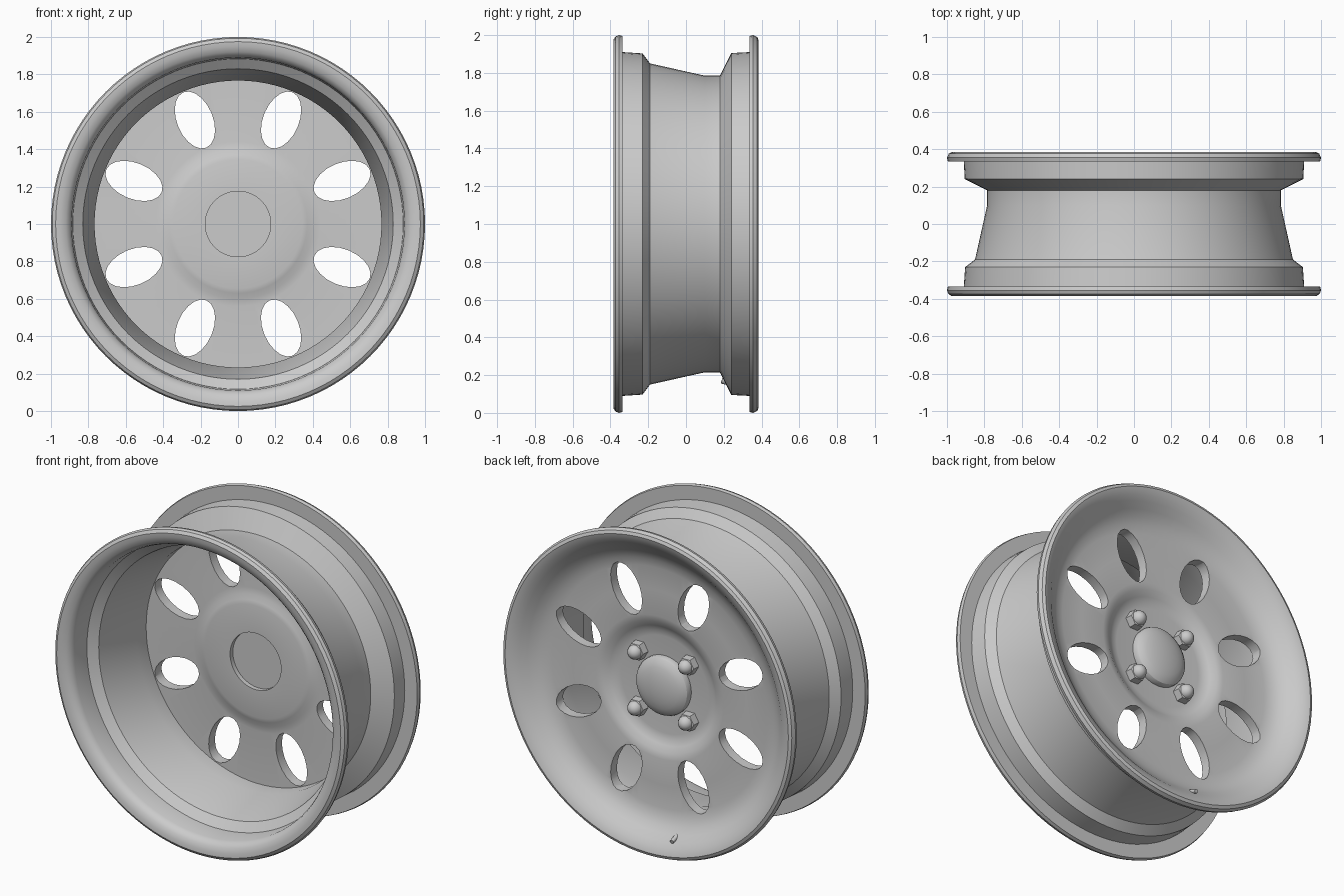
import bpy, bmesh, math
from mathutils import Vector, Matrix

if "Cube" in bpy.data.objects:
    bpy.data.objects.remove(bpy.data.objects["Cube"])

CZ = 1.0


def finish(name, bm):
    bmesh.ops.remove_doubles(bm, verts=bm.verts, dist=1e-5)
    bmesh.ops.recalc_face_normals(bm, faces=bm.faces)
    me = bpy.data.meshes.new(name)
    bm.to_mesh(me)
    bm.free()
    ob = bpy.data.objects.new(name, me)
    bpy.context.collection.objects.link(ob)
    return ob


def smooth(ob, angle=30):
    bpy.ops.object.select_all(action='DESELECT')
    ob.select_set(True)
    bpy.context.view_layer.objects.active = ob
    bpy.ops.object.shade_smooth_by_angle(angle=math.radians(angle))


def revolve(name, profile, centre=(0, 0, CZ), segs=96):
    """Spin a (radius, y) profile about an axis parallel to y."""
    bm = bmesh.new()
    vs = [bm.verts.new((r, y, 0)) for r, y in profile]
    es = [bm.edges.new(p) for p in zip(vs, vs[1:])]
    bmesh.ops.spin(bm, geom=vs + es, cent=(0, 0, 0), axis=(0, 1, 0),
                   angle=math.tau, steps=segs, use_duplicate=False)
    bmesh.ops.translate(bm, verts=bm.verts, vec=centre)
    return finish(name, bm)


# Wheel: rear dished face, rear lip, outer barrel, front lip, inner barrel, disc
profile = [
    (0, .205), (.30, .205), (.335, .210), (.365, .225), (.40, .247), (.44, .255),
    (.60, .255), (.74, .257), (.79, .268), (.83, .287), (.865, .314), (.90, .347),
    (.93, .367), (.955, .380), (.972, .385), (.99, .377), (1.0, .355), (.995, .335),
    (.91, .335), (.905, .24), (.785, .18), (.785, .10), (.85, -.19), (.903, -.23),
    (.91, -.335), (.995, -.335), (1.0, -.355), (.993, -.373), (.975, -.385),
    (.95, -.383), (.92, -.372), (.90, -.355), (.89, -.33),
    (.883, -.22), (.83, -.18), (.767, .10), (.767, .195),
    (.44, .195), (.40, .190), (.37, .178), (.345, .172), (.175, .172),
    (.175, .20), (0, .20)]
wheel = revolve("wheel_rim", profile)

# Eight oval windows through the disc
bm = bmesh.new()
N = 20
for k in range(8):
    a = math.radians(22.5 + 45 * k)
    rings = []
    for y in (.13, .33):
        ring = []
        for i in range(N):
            t = math.tau * i / N
            u, v = .602 + .16 * math.cos(t), .096 * math.sin(t)
            ring.append(bm.verts.new((u * math.cos(a) - v * math.sin(a), y,
                                      CZ + u * math.sin(a) + v * math.cos(a))))
        rings.append(ring)
    bm.faces.new(rings[0])
    bm.faces.new(rings[1])
    for i in range(N):
        j = (i + 1) % N
        bm.faces.new((rings[0][i], rings[0][j], rings[1][j], rings[1][i]))
cutter = finish("window_cutter", bm)
cutter.hide_render = True
mod = wheel.modifiers.new("windows", 'BOOLEAN')
mod.operation = 'DIFFERENCE'
mod.solver = 'EXACT'
mod.object = cutter
bpy.context.view_layer.objects.active = wheel
bpy.ops.object.modifier_apply(modifier=mod.name)
bpy.data.objects.remove(cutter)
smooth(wheel)

# Domed centre cap
cap = [(0, .203)] + [(.18, .203), (.18, .225)]
cap += [(.18 * math.cos(t), .225 + .055 * math.sin(t))
        for t in (math.radians(d) for d in range(15, 90, 15))] + [(0, .28)]
smooth(revolve("centre_cap", cap))

# Four domed hex nuts
for k in range(4):
    a = math.radians(45 + 90 * k)
    c = (.246 * math.cos(a), 0, CZ + .246 * math.sin(a))
    smooth(revolve(f"nut_base_{k}", [(0, .203), (.058, .203), (.054, .25), (.04, .256), (0, .256)], c, 6))
    dome = [(0, .24), (.044, .24)]
    dome += [(.044 * math.cos(t), .25 + .045 * math.sin(t))
             for t in (math.radians(d) for d in range(0, 90, 18))] + [(0, .295)]
    smooth(revolve(f"nut_dome_{k}", dome, c, 24))

# Valve stem through the rear dish
p, q = Vector((-.15, .19, .175)), Vector((-.155, .36, .125))
bm = bmesh.new()
rot = (q - p).to_track_quat('Z', 'Y').to_matrix().to_4x4()
bmesh.ops.create_cone(bm, cap_ends=True, segments=12, radius1=.02, radius2=.012,
                      depth=(q - p).length,
                      matrix=Matrix.Translation((p + q) / 2) @ rot)
smooth(finish("valve_stem", bm))
